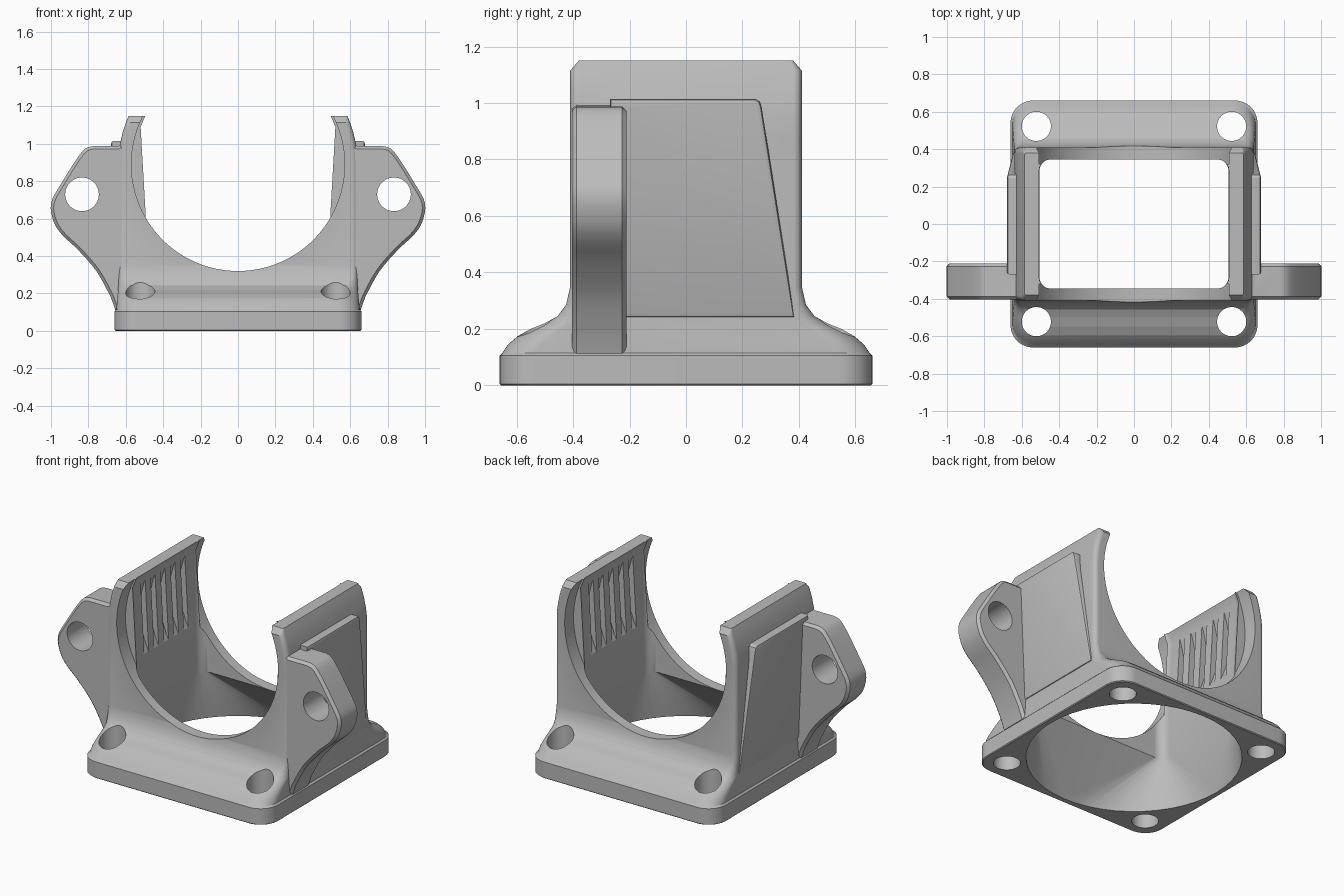
import bpy, bmesh, math
from mathutils import Vector, Matrix

cube = bpy.data.objects.get("Cube")
if cube:
    bpy.data.objects.remove(cube, do_unlink=True)

grey = bpy.data.materials.new("plain grey")
grey.use_nodes = True
grey.diffuse_color = (0.5, 0.5, 0.5, 1)
grey.node_tree.nodes["Principled BSDF"].inputs["Base Color"].default_value = grey.diffuse_color

BORE_Z, BORE_R = 0.89, 0.57


def finish(bm, name):
    bmesh.ops.remove_doubles(bm, verts=bm.verts, dist=1e-5)
    bm.normal_update()
    bmesh.ops.recalc_face_normals(bm, faces=bm.faces)
    if bm.calc_volume(signed=True) < 0:
        bmesh.ops.reverse_faces(bm, faces=bm.faces)
    mesh = bpy.data.meshes.new(name)
    bm.to_mesh(mesh)
    bm.free()
    obj = bpy.data.objects.new(name, mesh)
    bpy.context.collection.objects.link(obj)
    mesh.materials.append(grey)
    return obj


def rounded_ring(bm, z, hx, hy, r, steps=12):
    ring = []
    for k, (sx, sy) in enumerate([(1, 1), (-1, 1), (-1, -1), (1, -1)]):
        for i in range(steps + 1):
            a = math.pi / 2 * (k + i / steps)
            ring.append(bm.verts.new((sx * (hx - r) + r * math.cos(a),
                                      sy * (hy - r) + r * math.sin(a), z)))
    return ring


def skin(bm, rings):
    """Side walls between outlines, closed at both ends; returns the two caps."""
    n = len(rings[0])
    for a, b in zip(rings, rings[1:]):
        for i in range(n):
            j = (i + 1) % n
            bm.faces.new((a[i], a[j], b[j], b[i]))
    return [bm.faces.new(rings[0][::-1]), bm.faces.new(rings[-1])]


def loft(name, sections):
    bm = bmesh.new()
    skin(bm, [rounded_ring(bm, *s) for s in sections])
    return finish(bm, name)


def cylinder(name, center, r, length, axis="Z", sides=48):
    bm = bmesh.new()
    turn = Matrix.Rotation(math.pi / 2, 4, "X") if axis == "Y" else Matrix()
    bmesh.ops.create_cone(bm, cap_ends=True, segments=sides, radius1=r, radius2=r,
                          depth=length, matrix=Matrix.Translation(center) @ turn)
    return finish(bm, name)


def prism(name, near, far, bevel, both):
    """Solid between two matching outlines, with bevelled rims."""
    bm = bmesh.new()
    caps = skin(bm, [[bm.verts.new(p) for p in ring] for ring in (near, far)])
    bm.normal_update()
    edges = set(caps[1].edges) | (set(caps[0].edges) if both else set())
    bmesh.ops.bevel(bm, geom=list(edges), offset=bevel, segments=1 if both else 2,
                    profile=0.5, affect="EDGES")
    return finish(bm, name)


def smooth_path(pts, steps=4):
    """Rounded curve through the points."""
    p = [Vector(q) for q in [pts[0], *pts, pts[-1]]]
    out = []
    for i in range(1, len(p) - 2):
        for s in range(steps):
            t = s / steps
            out.append(0.5 * (2 * p[i] + (p[i + 1] - p[i - 1]) * t
                       + (2 * p[i - 1] - 5 * p[i] + 4 * p[i + 1] - p[i + 2]) * t * t
                       + (3 * p[i] - p[i - 1] - 3 * p[i + 1] + p[i + 2]) * t ** 3))
    return [tuple(q) for q in out + [p[-1]]]


def combine(target, tool, operation):
    mod = target.modifiers.new("cut", "BOOLEAN")
    mod.operation, mod.solver, mod.object = operation, "EXACT", tool
    bpy.context.view_layer.update()
    graph = bpy.context.evaluated_depsgraph_get()
    mesh = bpy.data.meshes.new_from_object(target.evaluated_get(graph))
    target.modifiers.clear()
    target.data = mesh
    bpy.data.objects.remove(tool, do_unlink=True)


# base plate, skirt and walls in one loft
sections = [(0, .655, .655, .12), (.005, .66, .66, .12), (.105, .66, .66, .12),
            (.115, .65, .65, .12), (.145, .648, .63, .12), (.175, .645, .595, .12),
            (.2, .643, .55, .11), (.22, .642, .5, .09), (.245, .64, .455, .06),
            (.285, .64, .425, .035), (.35, .64, .41, .03)]
for z in (.89, .95, 1.0, 1.06, 1.115):
    sections.append((z, math.sqrt(.64 ** 2 - (z - BORE_Z) ** 2), .41, .03))
sections.append((1.15, .585, .38, .01))
body = loft("fan_duct_body", sections)

# mounting ears and raised side panels, mirrored left and right
ear = [(.56, .112), (.56, 1.03), (.6, 1.03), (.615, 1.0), (.64, .988)]
ear += smooth_path([(.775, .988), (.835, .957), (.95, .78), (1.0, .68), (.985, .583),
                    (.94, .513), (.855, .433), (.754, .315), (.68, .18)])
ear.append((.656, .112))
panel = [(-.27, .24), (.385, .24), (.268, .985), (.262, 1.005), (.245, 1.015), (-.27, 1.015)]
for s in (1, -1):
    combine(body, prism("ear", [(s * x, -.21, z) for x, z in ear],
                        [(s * x, -.404, z) for x, z in ear], .016, True), "UNION")
    combine(body, prism("panel", [(s * .605, y, z) for y, z in panel],
                        [(s * (.648 + .04 * (z - .24)), y, z) for y, z in panel],
                        .014, False), "UNION")

# round inlet blending into a rectangular chamber
combine(body, loft("chamber", [(-.05, .63, .63, .63), (0, .625, .625, .625),
                               (.32, .505, .345, .06), (.62, .505, .345, .06),
                               (1.09, .532, .345, .06), (1.15, .507, .345, .06),
                               (1.3, .507, .345, .06)]), "DIFFERENCE")

# cradle bore through both end walls
for s in (1, -1):
    combine(body, cylinder("bore", (0, s * .52, BORE_Z), BORE_R, .4, "Y", 96), "DIFFERENCE")

# grip grooves inside the side walls
for i in range(5):
    combine(body, cylinder("groove", (0, -.2 + i * .1, BORE_Z), BORE_R - .003, .045, "Y", 96),
            "DIFFERENCE")

# screw holes in the base and the ears
for sx in (1, -1):
    for sy in (1, -1):
        combine(body, cylinder("screw_hole", (sx * .522, sy * .522, .2), .078, .6), "DIFFERENCE")
    combine(body, cylinder("ear_hole", (sx * .834, -.3, .73), .09, .5, "Y"), "DIFFERENCE")

# crisp edges with smooth curves
body.data.materials.clear()
body.data.materials.append(grey)
for face in body.data.polygons:
    face.material_index = 0
bpy.ops.object.select_all(action="DESELECT")
body.select_set(True)
bpy.context.view_layer.objects.active = body
bpy.ops.object.shade_smooth_by_angle(angle=math.radians(28))
